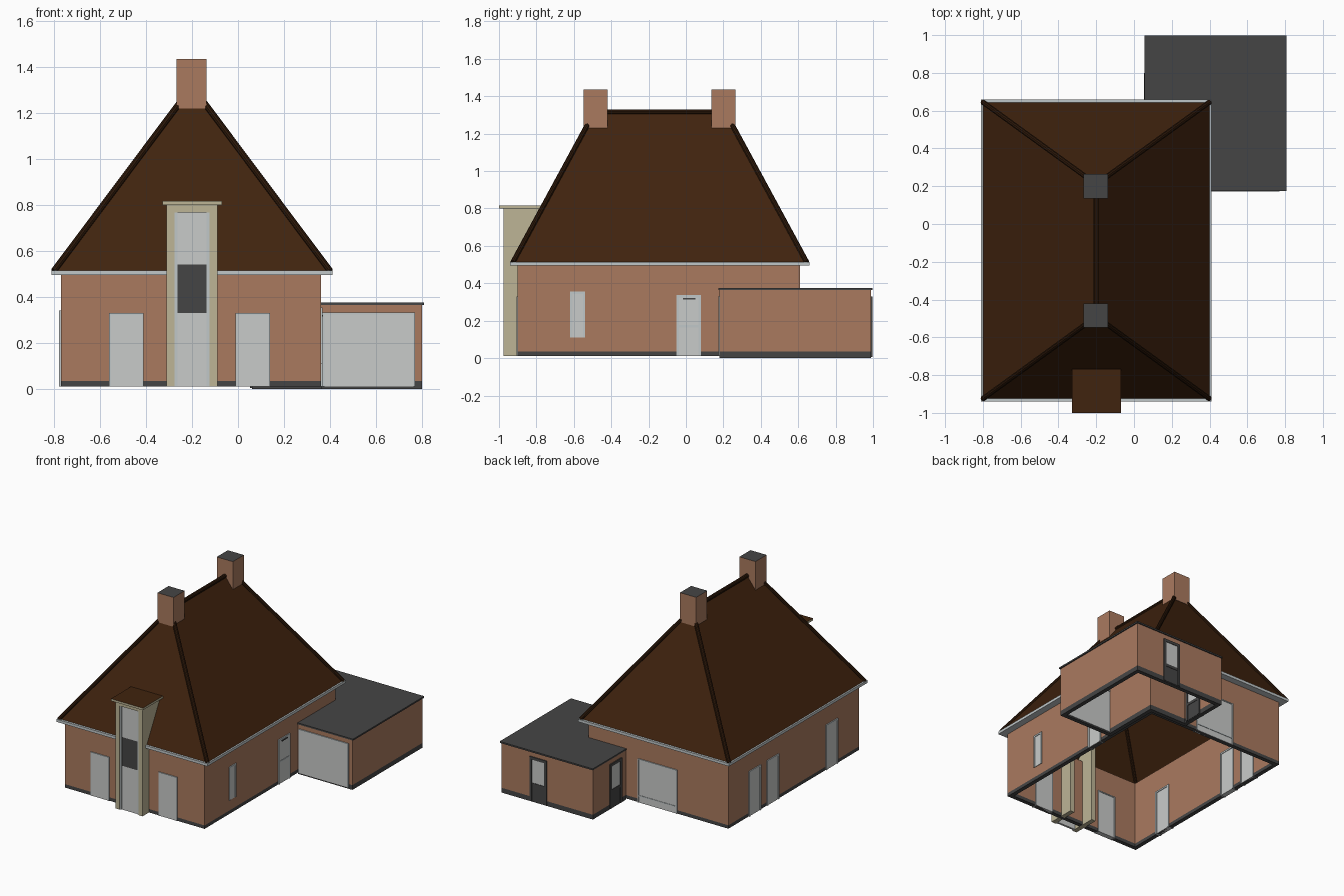
import bpy, bmesh
from mathutils import Vector

cube = bpy.data.objects.get("Cube")
if cube:
    bpy.data.objects.remove(cube, do_unlink=True)


def material(name, *rgb):
    """Flat colour given as 0-255 display values, stored linear."""
    col = tuple((c / 255 / 12.92) if c < 11 else ((c / 255 + 0.055) / 1.055) ** 2.4 for c in rgb) + (1,)
    m = bpy.data.materials.new(name)
    m.use_nodes = True
    m.diffuse_color = col
    m.node_tree.nodes["Principled BSDF"].inputs["Base Color"].default_value = col
    return m


BRICK = material("brick", 170, 122, 95)
ROOF = material("brown_tile", 64, 35, 14)
RIDGE = material("dark_ridge_tile", 46, 25, 10)
DARK = material("dark_grey", 69, 69, 69)
WHITE = material("white_pane", 201, 203, 202)
TRIM = material("pale_grey_trim", 192, 199, 200)
CREAM = material("cream_panel", 189, 181, 150)


def finish(name, bm, mats):
    bmesh.ops.recalc_face_normals(bm, faces=bm.faces)
    me = bpy.data.meshes.new(name)
    bm.to_mesh(me)
    bm.free()
    for m in mats:
        me.materials.append(m)
    ob = bpy.data.objects.new(name, me)
    bpy.context.collection.objects.link(ob)
    return ob


def add_box(bm, xs, ys, zs, mat=0):
    v = [bm.verts.new((x, y, z)) for z in sorted(zs) for y in sorted(ys) for x in sorted(xs)]
    for q in ((0, 2, 3, 1), (4, 5, 7, 6), (0, 1, 5, 4), (2, 6, 7, 3), (0, 4, 6, 2), (1, 3, 7, 5)):
        bm.faces.new([v[i] for i in q]).material_index = mat


def box(name, xs, ys, zs, mat, top=None):
    """Box whose top face may have its own colour."""
    bm = bmesh.new()
    add_box(bm, xs, ys, zs)
    if top:
        for f in bm.faces:
            f.material_index = int(f.calc_center_median().z > max(zs) - 0.001)
    return finish(name, bm, [mat, top] if top else [mat])


def ring(name, outline, z0, z1, thick, mat):
    """Hollow wall following a counter-clockwise outline."""
    bm = bmesh.new()
    lo = [bm.verts.new((x, y, z0)) for x, y in outline]
    hi = [bm.verts.new((x, y, z1)) for x, y in outline]
    n = len(outline)
    for i in range(n):
        j = (i + 1) % n
        bm.faces.new((lo[i], lo[j], hi[j], hi[i]))
    ob = finish(name, bm, [mat])
    mod = ob.modifiers.new("thickness", 'SOLIDIFY')
    mod.thickness = thick
    mod.offset = -1
    mod.use_even_offset = True
    return ob


def rect(x0, x1, y0, y1):
    return [(x0, y0), (x1, y0), (x1, y1), (x0, y1)]


def opening(name, axis, sign, wall, a0, a1, z0, z1, frame, panes, fw=0.012):
    """Framed door or window set through a wall; panes are (bottom, top, colour)."""
    bm = bmesh.new()
    mats = [frame]

    def part(a, z, out, mat):
        if mat not in mats:
            mats.append(mat)
        depth = (wall + sign * out, wall - sign * (0.03 + out))
        xs, ys = (depth, a) if axis == 'x' else (a, depth)
        add_box(bm, xs, ys, z, mats.index(mat))

    for a in ((a0, a0 + fw), (a1 - fw, a1)):
        part(a, (z0, z1), 0.007, frame)
    part((a0 + fw, a1 - fw), (z1 - fw, z1), 0.007, frame)
    for p0, p1, mat in panes:
        part((a0 + fw, a1 - fw), (p0, min(p1, z1 - fw)), 0.003, mat)
        if p0 > z0:
            part((a0 + fw, a1 - fw), (p0 - fw / 2, p0 + fw / 2), 0.006, frame)
    return finish(name, bm, mats)


# House walls, plinth and gutter
W, E, S, N = -0.77, 0.36, -0.90, 0.61
house = rect(W, E, S, N)
ring("house_walls", house, 0.035, 0.505, 0.03, BRICK)
ring("house_plinth", house, 0.01, 0.035, 0.03, DARK)
ring("gutter", rect(-0.81, 0.41, -0.94, 0.66), 0.495, 0.515, 0.055, TRIM)

# Hipped roof
bm = bmesh.new()
corners = [bm.verts.new((x, y, 0.513)) for x, y in rect(-0.80, 0.40, -0.925, 0.645)]
ends = [bm.verts.new((-0.2, y, 1.315)) for y in (-0.49, 0.21)]
a, b, c, d = corners
for face in ((a, b, ends[0]), (b, c, ends[1], ends[0]), (c, d, ends[1]), (d, a, ends[0], ends[1])):
    bm.faces.new(face)
lines = [(a, ends[0]), (b, ends[0]), (c, ends[1]), (d, ends[1]), tuple(ends)]
lines = [(p.co.copy(), q.co.copy()) for p, q in lines]
finish("roof", bm, [ROOF])

# Rounded ridge and hip tiles
bm = bmesh.new()
for p, q in lines:
    along = q - p
    mat = along.to_track_quat('Z', 'Y').to_matrix().to_4x4()
    mat.translation = (p + q) / 2
    bmesh.ops.create_cone(bm, cap_ends=True, segments=10, radius1=0.014, radius2=0.014,
                          depth=along.length, matrix=mat)
finish("ridge_tiles", bm, [RIDGE])

# Chimneys
for name, y in (("front_chimney", -0.485), ("back_chimney", 0.2)):
    box(name, (-0.267, -0.137), (y - 0.064, y + 0.064), (1.22, 1.435), BRICK, DARK)

# Tall entrance bay
for name, x in (("bay_left_side", -0.107), ("bay_right_side", -0.293)):
    box(name, (x - 0.017, x + 0.017), (-0.975, -0.775), (0.01, 0.80), CREAM)
box("bay_header", (-0.276, -0.124), (-0.975, -0.945), (0.768, 0.80), CREAM)
box("bay_cap", (-0.328, -0.07), (-1.0, -0.768), (0.80, 0.816), CREAM, ROOF)
bm = bmesh.new()
for z0, z1, m in ((0.01, 0.33, 0), (0.33, 0.54, 1), (0.54, 0.768, 0)):
    add_box(bm, (-0.276, -0.124), (-0.965, -0.95), (z0, z1), m)
for x in (-0.27, -0.13):
    add_box(bm, (x - 0.006, x + 0.006), (-0.969, -0.95), (0.01, 0.768), 2)
finish("bay_glazing", bm, [WHITE, DARK, TRIM])

# House doors and windows
full = [(0.01, 0.33, WHITE)]
opening("front_right_window", 'y', -1, S, -0.56, -0.41, 0.01, 0.33, TRIM, full, 0.008)
opening("front_left_window", 'y', -1, S, -0.01, 0.14, 0.01, 0.33, TRIM, full, 0.008)
opening("patio_door", 'y', 1, N, -0.36, -0.04, 0.01, 0.33, TRIM, [(0.01, 0.06, WHITE), (0.06, 0.33, WHITE)], 0.008)
opening("small_side_window", 'x', 1, E, -0.62, -0.54, 0.11, 0.355, TRIM, [(0.11, 0.355, WHITE)])
opening("side_door", 'x', 1, E, -0.05, 0.08, 0.01, 0.337, TRIM, [(0.01, 0.17, WHITE), (0.17, 0.337, WHITE)])
box("side_door_vent", (E, E + 0.009), (-0.015, 0.05), (0.314, 0.321), DARK)
for i, y in enumerate((-0.65, 0.03, 0.24)):
    opening(f"far_side_door_{i + 1}", 'x', -1, W, y, y + 0.138, 0.01, 0.34, TRIM, [(0.01, 0.34, WHITE)])

# Garage wrapped round the back corner of the house
garage = [(E, 0.18), (0.80, 0.18), (0.80, 0.99), (0.06, 0.99), (0.06, N), (E, N)]
ring("garage_walls", garage, 0.035, 0.365, 0.03, BRICK)
ring("garage_plinth", garage, 0.0, 0.035, 0.03, DARK)
bm = bmesh.new()
slab = [(E, 0.175), (0.808, 0.175), (0.808, 0.998), (0.055, 0.998), (0.055, N), (E, N)]
base = bm.faces.new([bm.verts.new((x, y, 0.364)) for x, y in slab])
up = bmesh.ops.extrude_face_region(bm, geom=[base])["geom"]
bmesh.ops.translate(bm, vec=Vector((0, 0, 0.011)), verts=[v for v in up if isinstance(v, bmesh.types.BMVert)])
if base.is_valid and not any(f is not base and f.calc_center_median().z < 0.3645 for f in bm.faces):
    base.normal_flip()
finish("garage_roof", bm, [DARK])

# Garage doors
opening("garage_door", 'y', -1, 0.18, 0.367, 0.77, 0.01, 0.332, TRIM, full, 0.008)
glazed = [(0.005, 0.13, DARK), (0.13, 0.33, WHITE)]
opening("garage_back_door", 'y', 1, 0.99, 0.43, 0.57, 0.005, 0.33, DARK, glazed, 0.02)
opening("garage_side_door", 'x', -1, 0.06, 0.66, 0.80, 0.005, 0.33, DARK, glazed, 0.02)
